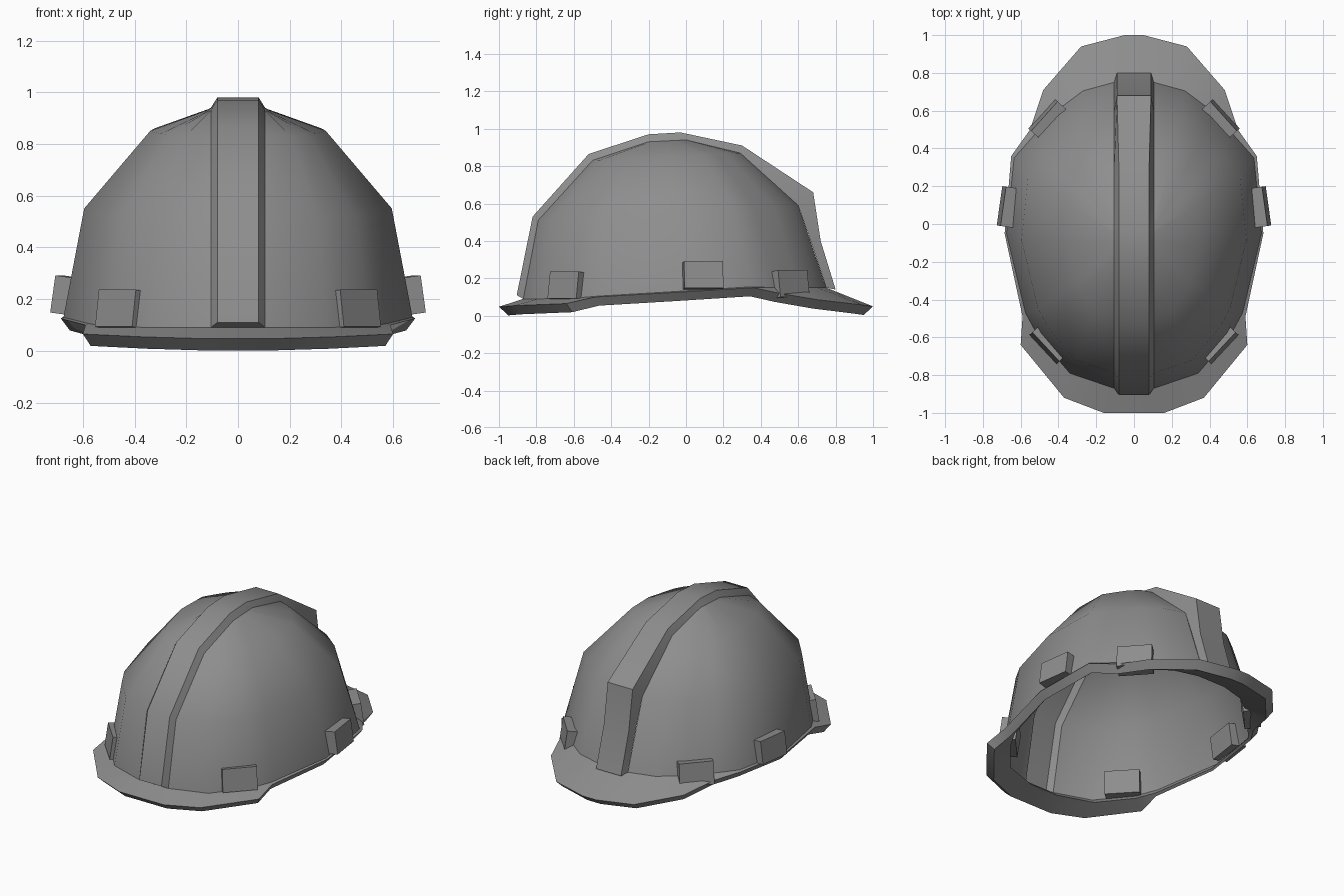
import bpy, bmesh
from math import radians
from mathutils import Matrix, Vector

if "Cube" in bpy.data.objects:
    bpy.data.objects.remove(bpy.data.objects["Cube"])

grey = bpy.data.materials.new("dark_grey")
grey.diffuse_color = (.27, .27, .27, 1)
grey.use_nodes = True
grey.node_tree.nodes["Principled BSDF"].inputs["Base Color"].default_value = grey.diffuse_color


def finish(name, bm, smooth=None, mirror=False):
    me = bpy.data.meshes.new(name)
    bm.to_mesh(me)
    bm.free()
    me.materials.append(grey)
    ob = bpy.data.objects.new(name, me)
    bpy.context.collection.objects.link(ob)
    if mirror:
        ob.modifiers.new("mirror", 'MIRROR').use_mirror_merge = False
    if smooth:
        bpy.ops.object.select_all(action='DESELECT')
        ob.select_set(True)
        bpy.context.view_layer.objects.active = ob
        bpy.ops.object.shade_smooth_by_angle(angle=radians(smooth))
    return ob


def loft(rings, closed=False, loop=False):
    """Skin a list of equal-length point rings."""
    bm = bmesh.new()
    rows = [[bm.verts.new(p) for p in r] for r in rings]
    pairs = list(zip(rows, rows[1:])) + ([(rows[-1], rows[0])] if loop else [])
    n = len(rows[0])
    for a, b in pairs:
        for i in range(n if closed else n - 1):
            j = (i + 1) % n
            bm.faces.new((a[i], a[j], b[j], b[i]))
    return bm


# Right half of the dome's base and of the brim's rim, front to back
base = [(.105, -.87, .09), (.34, -.79, .09), (.51, -.59, .095), (.575, -.47, .105),
        (.675, -.05, .13), (.635, .35, .155), (.52, .48, .15), (.41, .60, .15),
        (.27, .705, .15), (.105, .75, .15)]
rim = [(.16, -1, .048), (.37, -.92, .054), (.60, -.64, .065), (.59, -.49, .10),
       (.685, -.05, .125), (.65, .36, .15), (.55, .50, .12), (.48, .71, .085),
       (.28, .94, .058), (.05, 1, .05)]


# Dome: base ring shrunk upwards, open along the middle where the ridge sits
def dome_ring(half_width, front, back):
    ring = []
    for x, y, _ in base:
        t = (y + .87) / 1.62
        ring.append((.105 + (x - .105) * (half_width - .105) / .57,
                     front[0] + (back[0] - front[0]) * t,
                     front[1] + (back[1] - front[1]) * t))
    return ring


dome = loft([base,
             dome_ring(.595, (-.79, .51), (.60, .59)),
             dome_ring(.34, (-.50, .83), (.29, .87)),
             dome_ring(.105, (-.20, .93), (0, .94))])
bmesh.ops.remove_doubles(dome, verts=dome.verts, dist=.0005)
finish("dome_shell", dome, smooth=50, mirror=True)


# Brim: solid band around the base with a bevelled edge
def full(half):
    return half + [(-x, y, z) for x, y, z in reversed(half)]


def lowered(half, drop):
    return [(x * .95, y * .95, z - drop) for x, y, z in half]


finish("brim", loft([full(lowered(base, .04)), full(lowered(rim, .046)),
                     full(rim), full(base)], closed=True, loop=True), smooth=35)

# Centre ridge: hollow channel from front to back, (y, z) foot and crest, crest half width
foot = [(-.87, .09), (-.79, .51), (-.50, .83), (-.20, .93), (0, .94),
        (.29, .87), (.60, .59), (.67, .39), (.75, .15)]
crest = [(-.905, .11), (-.82, .53), (-.52, .865), (-.20, .97), (-.03, .98),
         (.30, .91), (.68, .66), (.72, .40), (.80, .14)]
sections = []
for i, (f, c) in enumerate(zip(foot, crest)):
    w = .08 if i < 6 else .09
    sections.append([(-.105, *f), (-w, *c), (w, *c), (.105, *f)])
ridge = loft(sections)
ridge.verts.ensure_lookup_table()
ridge.faces.new([ridge.verts[i] for i in (0, 3, 2, 1)])
ridge.faces.new(ridge.verts[-4:])
finish("centre_ridge", ridge, smooth=40)

# Clip blocks: outer face centre, heading and width, mirrored to the left
for name, pos, heading, width in [("side_clip", (.702, .095, .22), 8, .21),
                                  ("back_clip", (.482, .577, .172), 42, .21),
                                  ("front_clip", (.474, -.657, .165), -43, .21)]:
    rot = Matrix.Rotation(radians(heading), 4, 'Z') @ Matrix.Rotation(radians(-8), 4, 'Y')
    centre = Vector(pos) - rot @ Vector((.05, 0, 0))
    bm = bmesh.new()
    bmesh.ops.create_cube(bm, size=1, matrix=Matrix.Translation(centre) @ rot
                          @ Matrix.Diagonal((.10, width, .145, 1)))
    finish(name, bm, mirror=True)
